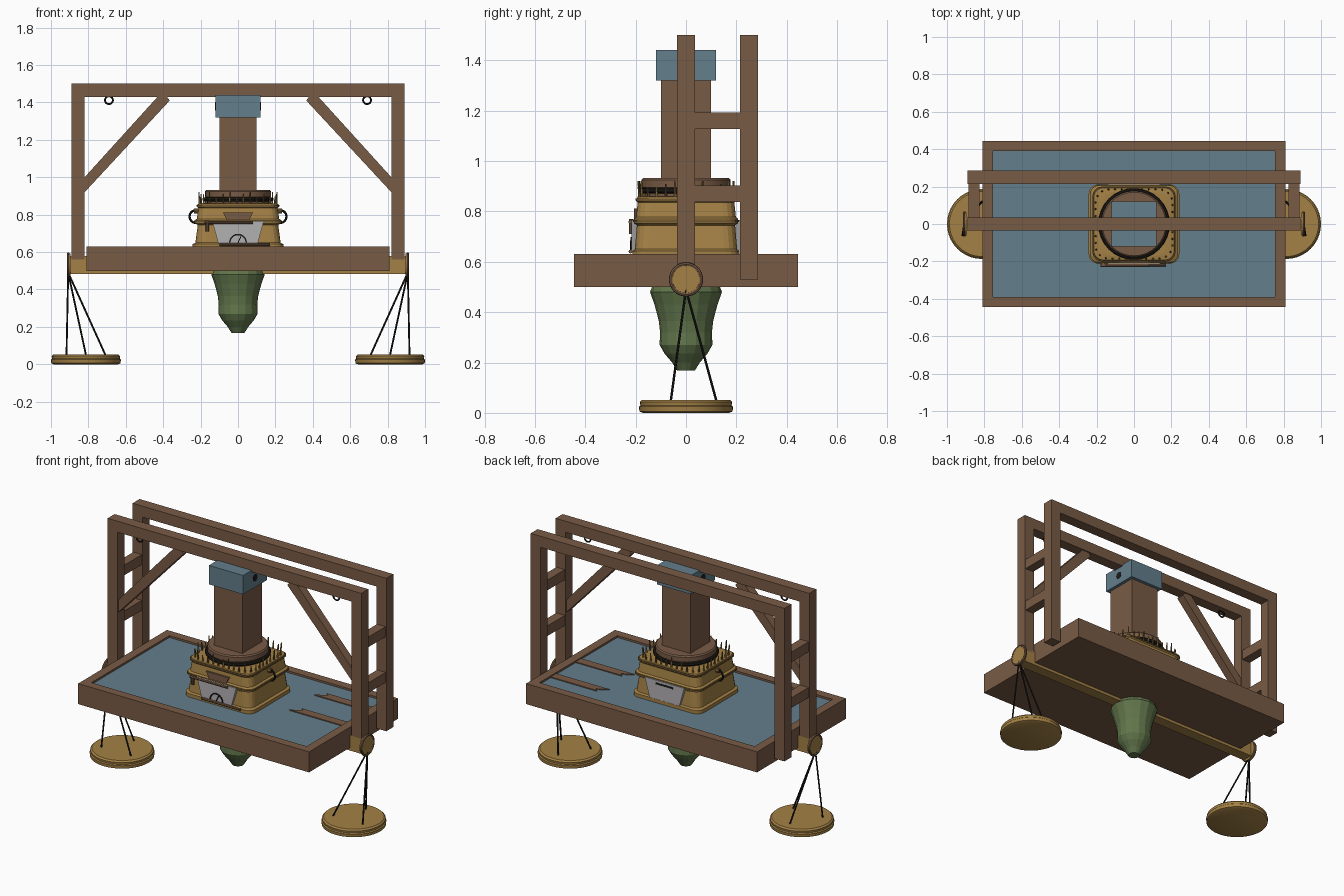
import bpy, bmesh, math
from mathutils import Vector

if "Cube" in bpy.data.objects:
    bpy.data.objects.remove(bpy.data.objects["Cube"], do_unlink=True)


def material(name, rgb):
    m = bpy.data.materials.new(name)
    m.use_nodes = True
    m.diffuse_color = (*rgb, 1)
    m.node_tree.nodes["Principled BSDF"].inputs["Base Color"].default_value = (*rgb, 1)
    return m


WOOD = material("brown wood", (0.19, 0.105, 0.06))
BLUE = material("dusty blue", (0.125, 0.21, 0.265))
GOLD = material("old gold", (0.37, 0.22, 0.06))
DARK_GOLD = material("dark gold", (0.17, 0.1, 0.03))
GREEN = material("moss green", (0.12, 0.18, 0.07))
SILVER = material("silver", (0.45, 0.44, 0.45))
BLACK = material("black iron", (0.012, 0.011, 0.01))


def finish(name, bm, mat, smooth=False):
    bmesh.ops.recalc_face_normals(bm, faces=bm.faces)
    me = bpy.data.meshes.new(name)
    bm.to_mesh(me)
    bm.free()
    me.materials.append(mat)
    ob = bpy.data.objects.new(name, me)
    bpy.context.collection.objects.link(ob)
    if smooth:
        bpy.ops.object.select_all(action="DESELECT")
        ob.select_set(True)
        bpy.context.view_layer.objects.active = ob
        bpy.ops.object.shade_smooth_by_angle(angle=math.radians(40))
    return ob


def box(name, x, y, z, mat):
    """Box from (low, high) pairs on each axis."""
    bm = bmesh.new()
    bmesh.ops.create_cube(bm, size=1)
    for v in bm.verts:
        v.co = [(a + b) / 2 + c * (b - a) for (a, b), c in zip((x, y, z), v.co)]
    return finish(name, bm, mat)


def loft(name, rings, mat, smooth=False):
    bm = bmesh.new()
    loops = [[bm.verts.new(p) for p in ring] for ring in rings]
    n = len(loops[0])
    for a, b in zip(loops, loops[1:]):
        for i in range(n):
            bm.faces.new((a[i], a[(i + 1) % n], b[(i + 1) % n], b[i]))
    bm.faces.new(loops[0])
    bm.faces.new(loops[-1])
    return finish(name, bm, mat, smooth)


def turned(name, profile, mat, x=0, sides=32, smooth=True):
    """Round part from (radius, height) pairs."""
    rings = [[(x + r * math.cos(math.tau * i / sides), r * math.sin(math.tau * i / sides), z)
              for i in range(sides)] for r, z in profile]
    return loft(name, rings, mat, smooth)


def rounded_ring(hx, hy, z, r=0.05):
    pts = []
    for k, (sx, sy) in enumerate(((1, 1), (-1, 1), (-1, -1), (1, -1))):
        for j in range(5):
            a = math.pi / 2 * (k + j / 4)
            pts.append((sx * (hx - r) + r * math.cos(a), sy * (hy - r) + r * math.sin(a), z))
    return pts


def rod(name, a, b, radius, mat, sides=8, tip=None):
    a, b = Vector(a), Vector(b)
    bm = bmesh.new()
    bmesh.ops.create_cone(bm, cap_ends=True, segments=sides, radius1=radius,
                          radius2=radius if tip is None else tip, depth=(b - a).length)
    turn = Vector((0, 0, 1)).rotation_difference(b - a).to_matrix()
    for v in bm.verts:
        v.co = turn @ v.co + (a + b) / 2
    return finish(name, bm, mat, sides > 6)


def ring(name, center, radius, thick, mat, rotation=(0, 0, 0)):
    bpy.ops.mesh.primitive_torus_add(location=center, rotation=rotation, major_radius=radius,
                                     minor_radius=thick, major_segments=32, minor_segments=8)
    ob = bpy.context.object
    ob.name = name
    ob.data.materials.append(mat)
    bpy.ops.object.shade_smooth_by_angle()


def plate(name, outline, y, thick, mat):
    """Upright plate with an x/z outline."""
    return loft(name, [[(px, y + d, pz) for px, pz in outline] for d in (0, thick)], mat)


# Table tray: rim, underside board and blue top
HX, HY, RIM = 0.81, 0.445, 0.055
for s, side in ((-1, "right"), (1, "left")):
    box(f"rim_{side}", sorted((s * HX, s * (HX - RIM))), (-HY, HY), (0.5, 0.63), WOOD)
for s, side in ((-1, "front"), (1, "back")):
    box(f"rim_{side}", (RIM - HX, HX - RIM), sorted((s * HY, s * (HY - RIM))), (0.5, 0.63), WOOD)
box("underside_board", (-0.76, 0.76), (-0.4, 0.4), (0.5, 0.6), WOOD)
box("table_top", (-0.756, 0.756), (-0.391, 0.391), (0.6, 0.618), BLUE)
for y in (0, 0.25):
    outline = [(0.757, -0.028), (0.757, 0.028), (0.43, 0.028), (0.45, 0.012), (0.38, -0.028)]
    loft("table_slat", [[(px, y + py, z) for px, py in outline] for z in (0.616, 0.624)], WOOD)

# Two tall gate frames
for name, y, foot in (("front", 0, 0.56), ("back", 0.25, 0.53)):
    depth = (y - 0.035, y + 0.035)
    box(f"{name}_top_beam", (-0.89, 0.89), depth, (1.43, 1.5), WOOD)
    for s in (-1, 1):
        box(f"{name}_post", sorted((s * 0.82, s * 0.89)), depth, (foot, 1.43), WOOD)

# Tan beam beneath the table
box("balance_beam", (-0.9, 0.9), (-0.035, 0.035), (0.482, 0.578), GOLD)

for s in (-1, 1):
    # Rungs, diagonal brace and hanging ring
    for z in (0.87, 1.16):
        box("rung", sorted((s * 0.825, s * 0.885)), (0.03, 0.22), (z - 0.032, z + 0.032), WOOD)
    plate("brace", [(s * x, z) for x, z in ((0.82, 0.92), (0.82, 1.0), (0.43, 1.43),
                                          (0.38, 1.43), (0.365, 1.41))], -0.027, 0.054, WOOD)
    ring("hanging_ring", (s * 0.69, 0, 1.412), 0.021, 0.005, BLACK, (math.pi / 2, 0, 0))

    # Beam end disc
    rod("beam_end", (s * 0.895, 0, 0.53), (s * 0.912, 0, 0.53), 0.062, GOLD, 32)
    ring("beam_end_rim", (s * 0.907, 0, 0.53), 0.06, 0.008, WOOD, (0, math.pi / 2, 0))

    # Hanging pan and its cords
    px = s * 0.813
    turned("pan", [(0.172, 0), (0.185, 0.006), (0.187, 0.025), (0.181, 0.03),
                   (0.183, 0.043), (0.174, 0.052)], GOLD, px, 40)
    for k in range(3):
        a = math.pi / 2 + k * math.tau / 3
        rod("cord", (s * 0.908, 0, 0.49),
            (px + 0.12 * math.cos(a), 0.12 * math.sin(a), 0.05), 0.005, BLACK, 6)

    # Base side handle
    ring("side_handle", (s * 0.225, 0, 0.79), 0.034, 0.006, BLACK, (math.pi / 2, 0, 0))
    rod("handle_bracket", (s * 0.2, 0, 0.82), (s * 0.235, 0, 0.82), 0.014, DARK_GOLD)

# Green pendant
turned("pendant", [(0.135, 0.5), (0.143, 0.48), (0.125, 0.43), (0.108, 0.365), (0.103, 0.32),
                   (0.105, 0.27), (0.085, 0.235), (0.055, 0.2), (0.035, 0.168)],
       GREEN, sides=16, smooth=False)

# Stepped gold base
sections = [(0.242, 0.212, 0.62), (0.242, 0.212, 0.642), (0.228, 0.203, 0.65),
            (0.215, 0.195, 0.745), (0.232, 0.207, 0.753), (0.232, 0.207, 0.77),
            (0.22, 0.198, 0.778), (0.212, 0.192, 0.835), (0.22, 0.198, 0.842),
            (0.215, 0.193, 0.858), (0.17, 0.17, 0.862)]
loft("gold_base", [rounded_ring(*s) for s in sections], GOLD)
for z, hx, hy in ((0.762, 0.235, 0.21), (0.848, 0.222, 0.2)):
    loft("base_band", [rounded_ring(hx, hy, z + d) for d in (-0.004, 0.004)], DARK_GOLD)

# Crown of small uneven spikes
N = 40
perimeter = rounded_ring(0.205, 0.185, 0.85, 0.07)
lengths = [(Vector(perimeter[i]) - Vector(perimeter[i - 1])).length for i in range(len(perimeter))]
total = sum(lengths)
for k in range(N):
    d = k * total / N
    i = 0
    while d > lengths[i]:
        d -= lengths[i]
        i += 1
    p = Vector(perimeter[i - 1]).lerp(Vector(perimeter[i]), d / lengths[i])
    rod("spike", p, p * 1.02 + Vector((0, 0, 0.03 + 0.012 * (k * 7 % 3))),
        0.006, DARK_GOLD if k % 2 else GOLD, 6, 0.003)

# Collar, column and cap
turned("collar", [(0.165, 0.85), (0.165, 0.89), (0.177, 0.895), (0.177, 0.925), (0.17, 0.932)], WOOD)
ring("collar_ring", (0, 0, 0.882), 0.18, 0.011, BLACK)
box("column", (-0.1, 0.1), (-0.1, 0.1), (0.9, 1.33), WOOD)
box("cap", (-0.12, 0.12), (-0.12, 0.12), (1.32, 1.44), BLUE)
for s in (-1, 1):
    rod("cap_hole", (s * 0.118, 0, 1.38), (s * 0.122, 0, 1.38), 0.022, BLACK, 24)

# Silver plates front and back
face = [(-0.105, 0.645), (0.105, 0.645), (0.138, 0.765), (-0.138, 0.765)]
plate("front_plate", face, -0.216, 0.02, SILVER)
plate("back_plate", face, 0.196, 0.02, SILVER)
box("back_slot", (-0.06, 0.06), (0.214, 0.219), (0.74, 0.75), BLACK)

# Front gauge, badge and rails
arc = [(r * math.cos(a), 0.65 + r * math.sin(a))
       for r, order in ((0.048, range(13)), (0.04, range(12, -1, -1)))
       for a in (math.pi * i / 12 for i in order)]
plate("gauge_arc", arc, -0.22, 0.006, BLACK)
rod("gauge_needle", (0, -0.219, 0.65), (0.016, -0.219, 0.684), 0.003, BLACK, 6)
plate("badge", [(-0.06, 0.77), (0.06, 0.77), (0.08, 0.812), (-0.08, 0.812)], -0.206, 0.02, WOOD)
rod("upper_rail", (-0.18, -0.22, 0.758), (0.08, -0.22, 0.758), 0.009, WOOD)
rod("lower_rail", (-0.1, -0.22, 0.641), (0.17, -0.22, 0.641), 0.008, WOOD)
rod("rail_drop", (-0.165, -0.218, 0.71), (-0.165, -0.218, 0.77), 0.009, WOOD)
